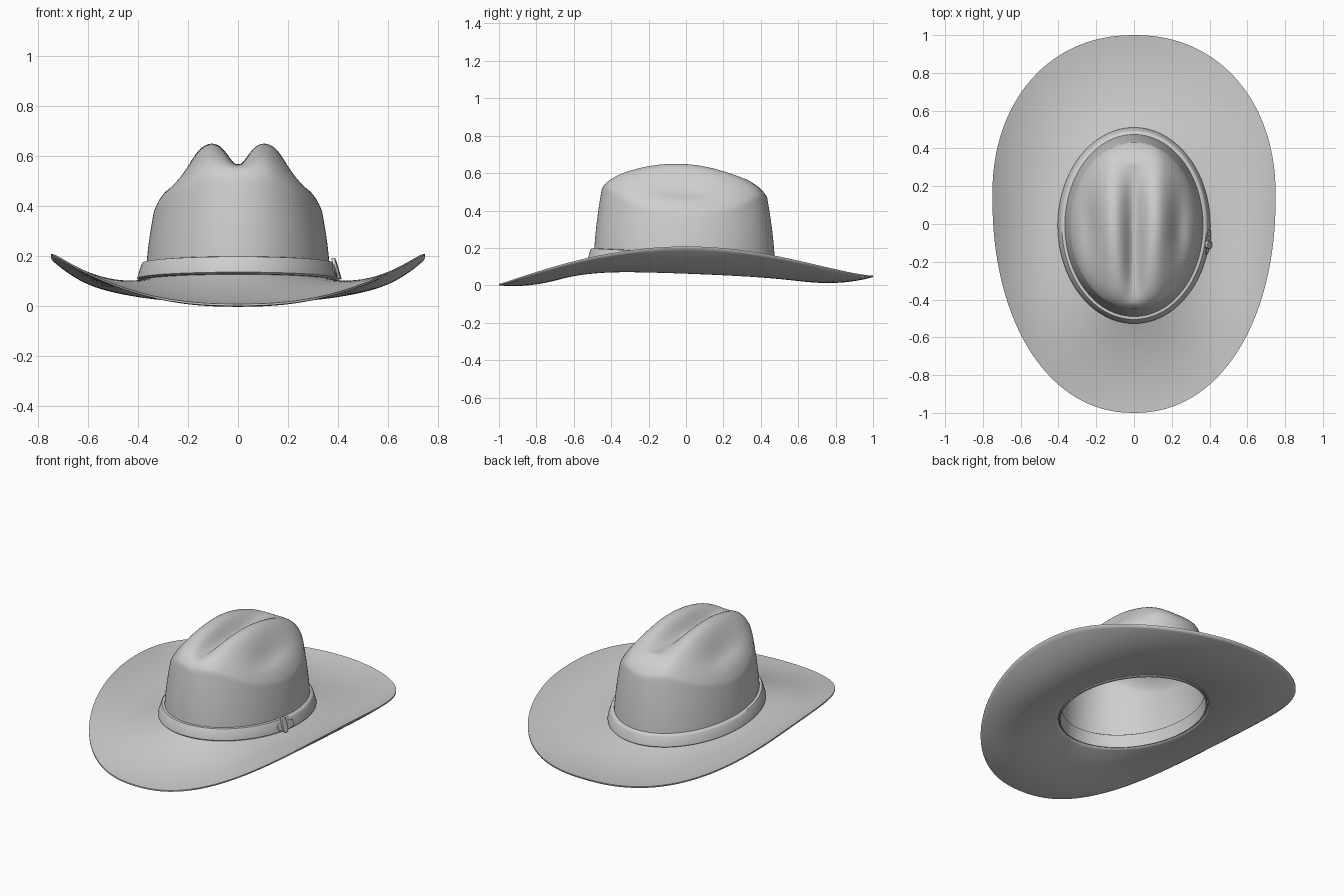
import bpy
import bmesh
from math import sin, cos, pi, sqrt, exp

SEGS = 128
CROWN_X, CROWN_Y, CENTRE_Y = 0.37, 0.485, -0.008

cube = bpy.data.objects.get("Cube")
if cube:
    bpy.data.objects.remove(cube, do_unlink=True)

felt = bpy.data.materials.new("grey_felt")
felt.use_nodes = True
grey = (0.62, 0.62, 0.62, 1)
felt.diffuse_color = grey
shader = felt.node_tree.nodes["Principled BSDF"]
shader.inputs["Base Color"].default_value = grey
shader.inputs["Roughness"].default_value = 0.8


def finish(name, bm, angle=50):
    bmesh.ops.recalc_face_normals(bm, faces=bm.faces)
    mesh = bpy.data.meshes.new(name)
    bm.to_mesh(mesh)
    bm.free()
    obj = bpy.data.objects.new(name, mesh)
    bpy.context.collection.objects.link(obj)
    mesh.materials.append(felt)
    bpy.ops.object.select_all(action="DESELECT")
    obj.select_set(True)
    bpy.context.view_layer.objects.active = obj
    bpy.ops.object.shade_smooth_by_angle(angle=angle * pi / 180)
    return obj


def ring_surface(name, point, rows, closed=False, cap=False, angle=50):
    """Loft rings of points; point(row, angle) gives each position."""
    bm = bmesh.new()
    rings = [[bm.verts.new(point(r, 2 * pi * i / SEGS)) for i in range(SEGS)]
             for r in rows]
    pairs = list(zip(rings, rings[1:]))
    if closed:
        pairs.append((rings[-1], rings[0]))
    for a, b in pairs:
        for i in range(SEGS):
            j = (i + 1) % SEGS
            bm.faces.new((a[i], a[j], b[j], b[i]))
    if cap:
        bm.faces.new(rings[-1])
    return finish(name, bm, angle)


def oval(a, scale=1.0, grow=0.0):
    return ((CROWN_X * scale + grow) * cos(a),
            CENTRE_Y + (CROWN_Y * scale + grow) * sin(a))


def seat_height(y):
    """Height of the line where crown and brim meet; it tips to the back."""
    return 0.105 - 0.05 * y


# Brim: egg outline, sides curled up, ends dipping
def brim_point(row, a):
    t, under = row
    c, s = cos(a), sin(a)
    n = 2 / 2.15
    edge_x = 0.75 * abs(c) ** n * (1 if c > 0 else -1)
    reach = 0.85 if s > 0 else 1.15
    edge_y = 0.15 + reach * abs(s) ** n * (1 if s > 0 else -1)
    in_x, in_y = oval(a)
    x, y = in_x + (edge_x - in_x) * t, in_y + (edge_y - in_y) * t
    side = max(0, 1 - edge_y ** 2)
    edge_z = 0.008 + 0.2 * side ** 1.15 + 0.022 * (1 + edge_y) * edge_y ** 4
    inner_z = seat_height(in_y)
    z = inner_z + (edge_z - inner_z) * t ** (1 + side) - 0.1 * t * (1 - t)
    if under:
        z -= 0.008 + 0.024 * (1 - t ** 3)
    return x, y, z


steps = [i / 24 for i in range(25)]
ring_surface("brim", brim_point,
             [(t, False) for t in steps] + [(t, True) for t in reversed(steps)],
             closed=True, angle=80)


# Crown: leaning wall, then a top with a centre crease and two side dents
def crown_top(x, y):
    x = abs(x)
    ridge = 0.662 - 0.64 * (y + 0.05) ** 2
    crease = max(ridge - 0.573, 0) + 0.004
    width = 0.058 + 0.03 * y
    t = x - 0.14 - 0.04 * min(y, 0)
    slope = 0.62 * (1 - 1.5 * y * y)
    fall = slope * (t + sqrt(t * t + 0.0012))
    dent = 0.035 * exp(-((x - 0.235) / 0.05) ** 2 - ((y + 0.02) / 0.17) ** 2)
    return ridge - crease * exp(-(x / width) ** 2) - fall - dent


def crown_point(row, a):
    kind, u = row
    if kind == "wall":
        x, y = oval(a, 1 - 0.09 * u ** 1.7)
        ex, ey = oval(a, 0.91)
        low = seat_height(y) - 0.015
        return x, y, low + (crown_top(ex, ey) - 0.035 - low) * u
    x, y = oval(a, 0.91 * u)
    return x, y, crown_top(x, y) - 0.035 * u ** 14


crown = ring_surface(
    "crown", crown_point,
    [("wall", i / 16) for i in range(17)]
    + [("top", 1 - (i / 40) ** 1.3) for i in range(1, 40)],
    cap=True, angle=80)
shell = crown.modifiers.new("felt_thickness", "SOLIDIFY")
shell.thickness = 0.012
shell.offset = -1


# Hat band: tapered strip, wide at the bottom
def strip_point(row, a):
    grow, up = row
    x, y = oval(a, 1, grow)
    return x, y, seat_height(y) + up


ring_surface("hat_band", strip_point,
             [(-0.006, -0.005), (0.026, -0.003), (0.034, 0.004), (0.032, 0.014),
              (0.018, 0.058), (0.012, 0.067), (-0.006, 0.069)],
             closed=True)

# Sweatband lining inside the opening
ring_surface("sweatband", strip_point,
             [(-0.004, -0.034), (-0.012, -0.036), (-0.022, 0.04), (-0.014, 0.045)],
             closed=True)


# Buckle loop and strap tip on the left of the band
def band_plate(name, a0, a1, low, high, lift):
    bm = bmesh.new()
    count = 10
    sections = []
    for i in range(count + 1):
        k = i / count
        a = a0 + (a1 - a0) * k
        ends = sqrt(max(0.15, 1 - (2 * k - 1) ** 4))
        mid, half = (low + high) / 2, (high - low) / 2 * ends
        loop = []
        for up, out in ((mid - half, 0), (mid - half, lift),
                        (mid + half, lift), (mid + half, 0)):
            x, y = oval(a, 1, 0.037 - 0.3 * up + out)
            loop.append(bm.verts.new((x, y, seat_height(y) + up)))
        sections.append(loop)
    for p, q in zip(sections, sections[1:]):
        for i in range(4):
            j = (i + 1) % 4
            bm.faces.new((p[i], p[j], q[j], q[i]))
    bm.faces.new(sections[0])
    bm.faces.new(sections[-1])
    obj = finish(name, bm, 40)
    bevel = obj.modifiers.new("soft_edges", "BEVEL")
    bevel.width = 0.003
    bevel.segments = 2


band_plate("strap_tip", -0.30, -0.04, 0.006, 0.056, 0.006)
band_plate("buckle_loop", -0.24, -0.16, -0.004, 0.082, 0.014)
